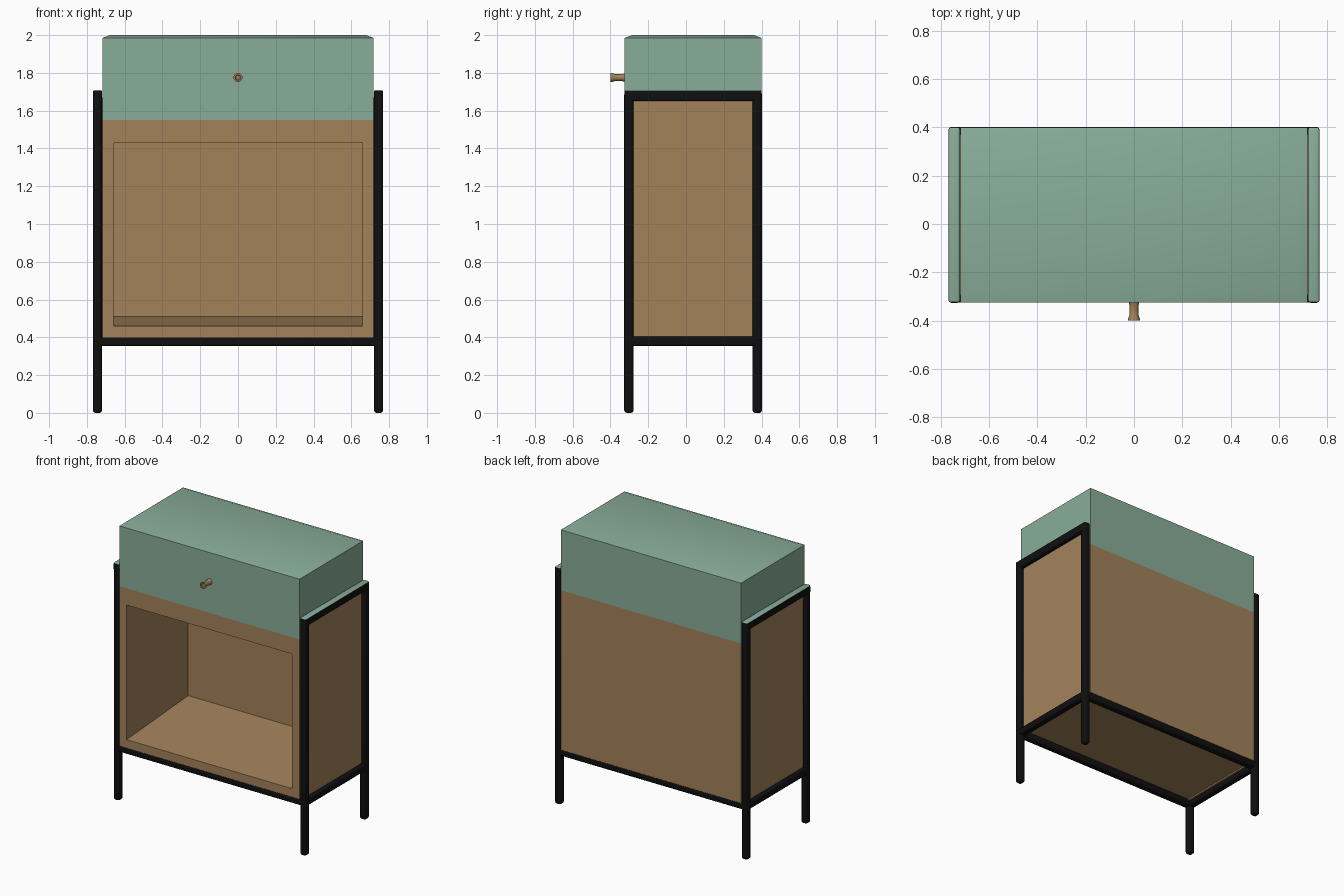
import bpy
import bmesh
import math

cube = bpy.data.objects.get("Cube")
if cube:
    bpy.data.objects.remove(cube)


def material(name, rgb):
    m = bpy.data.materials.new(name)
    m.use_nodes = True
    m.diffuse_color = (*rgb, 1)
    m.node_tree.nodes["Principled BSDF"].inputs["Base Color"].default_value = (*rgb, 1)
    return m


GREEN = material("sage green", (0.25, 0.42, 0.32))
WOOD = material("warm wood", (0.37, 0.225, 0.105))
BLACK = material("black metal", (0.005, 0.005, 0.005))


def finish(name, bm, mats):
    bmesh.ops.recalc_face_normals(bm, faces=bm.faces)
    mesh = bpy.data.meshes.new(name)
    bm.to_mesh(mesh)
    bm.free()
    obj = bpy.data.objects.new(name, mesh)
    bpy.context.collection.objects.link(obj)
    for m in mats:
        mesh.materials.append(m)
    bpy.context.view_layer.objects.active = obj
    bpy.ops.object.select_all(action='DESELECT')
    obj.select_set(True)
    bpy.ops.object.shade_smooth_by_angle(angle=math.radians(35))
    return obj


def loft(name, rings, mat):
    """Join rings of points in order and cap both ends."""
    bm = bmesh.new()
    loops = [[bm.verts.new(p) for p in ring] for ring in rings]
    n = len(loops[0])
    for a, b in zip(loops, loops[1:]):
        for i in range(n):
            j = (i + 1) % n
            bm.faces.new((a[i], a[j], b[j], b[i]))
    bm.faces.new(loops[0])
    bm.faces.new(loops[-1])
    return finish(name, bm, [mat])


def box(name, lo, hi, mat, bevel=0, top_mat=None):
    bm = bmesh.new()
    bmesh.ops.create_cube(bm, size=1)
    for v in bm.verts:
        v.co = [(h + l) / 2 + c * (h - l) for l, h, c in zip(lo, hi, v.co)]
    if bevel:
        bmesh.ops.bevel(bm, geom=bm.edges[:], offset=bevel, segments=3,
                        profile=0.5, affect='EDGES')
    bm.normal_update()
    for f in bm.faces:
        f.material_index = int(top_mat is not None and f.normal.z > 0.6)
    return finish(name, bm, [mat] + ([top_mat] if top_mat else []))


FRONT, BACK = -0.325, 0.4
HALF, OUTER = 0.718, 0.768
BAR = 0.05
BASE, SPLIT, TOP = 0.4, 1.55, 2.0


def upright(x, y, z0, z1):
    return [(-x, y, z0), (x, y, z0), (x, y, z1), (-x, y, z1)]


def level(inset, z):
    x, y0, y1 = HALF - inset, FRONT + inset, BACK - inset
    return [(-x, y0, z), (x, y0, z), (x, y1, z), (-x, y1, z)]


# Open compartment, its floor rising slightly to the back
loft("open_compartment", [
    upright(HALF, BACK, BASE, SPLIT),
    upright(HALF, FRONT, BASE, SPLIT),
    upright(0.66, FRONT, 0.46, 1.43),
    upright(0.66, BACK - 0.025, 0.51, 1.43)], WOOD)

# Drawer block with a shallow chamfered lid
loft("drawer_block", [level(0, SPLIT), level(0, 1.985), level(0.04, TOP)], GREEN)

# Side panels and side frames
for side, s in (("left", 1), ("right", -1)):
    def span(a, b):
        return sorted((s * a, s * b))

    x0, x1 = span(HALF - 0.01, 0.738)
    box(side + "_side_panel", (x0, FRONT + 0.03, BASE - 0.01),
        (x1, BACK - 0.03, 1.67), WOOD)
    x0, x1 = span(HALF + 0.002, OUTER)
    for end, y in (("front", FRONT - 0.002), ("back", BACK - BAR + 0.002)):
        box(f"{side}_{end}_leg", (x0, y, 0), (x1, y + BAR, 1.7), BLACK, 0.014)
    box(side + "_bottom_rail", (x0, FRONT + 0.01, 0.355),
        (x1, BACK - 0.01, BASE + 0.005), BLACK, 0.01)
    box(side + "_top_rail", (x0, FRONT, 1.65), (x1, BACK, 1.71),
        BLACK, 0.01, GREEN)

# Front and back bottom rails
for end, y in (("front", FRONT - 0.001), ("back", BACK - BAR + 0.001)):
    box(end + "_bottom_rail", (-0.745, y, 0.355), (0.745, y + BAR, BASE + 0.003),
        BLACK, 0.01)

# Flared drawer knob
profile = [(0.023, FRONT + 0.005), (0.018, -0.34), (0.018, -0.375),
           (0.024, -0.392), (0.024, -0.4), (0.015, -0.4), (0.012, -0.396)]
SIDES = 20
loft("drawer_knob", [
    [(r * math.cos(math.tau * i / SIDES), y, 1.775 + r * math.sin(math.tau * i / SIDES))
     for i in range(SIDES)] for r, y in profile], WOOD)
